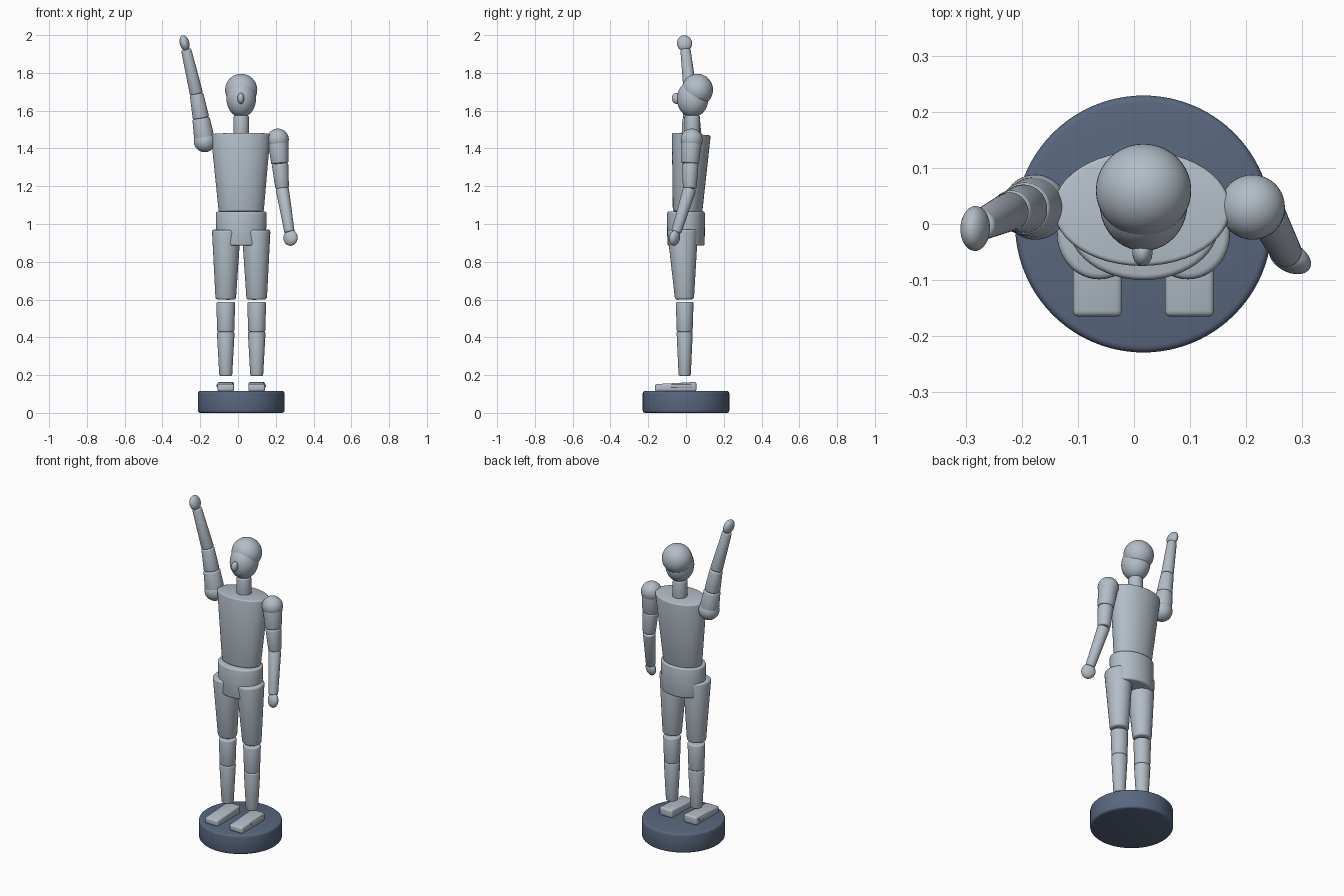
import bpy, bmesh, math
from mathutils import Vector, Matrix

cube = bpy.data.objects.get("Cube")
if cube:
    bpy.data.objects.remove(cube)


def material(name, color):
    m = bpy.data.materials.new(name)
    m.use_nodes = True
    m.diffuse_color = color
    m.node_tree.nodes["Principled BSDF"].inputs["Base Color"].default_value = color
    return m


BODY = material("pale grey", (0.45, 0.51, 0.57, 1))
STAND = material("slate blue", (0.10, 0.135, 0.21, 1))
MID = 0.017   # centre line of the figure


def finish(name, bm, mat):
    bmesh.ops.recalc_face_normals(bm, faces=bm.faces)
    mesh = bpy.data.meshes.new(name)
    bm.to_mesh(mesh)
    bm.free()
    mesh.materials.append(mat)
    ob = bpy.data.objects.new(name, mesh)
    bpy.context.collection.objects.link(ob)
    bpy.ops.object.select_all(action="DESELECT")
    ob.select_set(True)
    bpy.context.view_layer.objects.active = ob
    bpy.ops.object.shade_smooth_by_angle(angle=math.radians(40))
    return ob


def tube(name, start, end, r0, r1, edge=0.008, tilt=0.0, mat=BODY, sides=48):
    """Tapered elliptical tube with rounded rims; r0 and r1 are (x, y) radii."""
    start, end = Vector(start), Vector(end)
    axis = end - start
    length = axis.length
    turn = Vector((0, 0, 1)).rotation_difference(axis.normalized())
    bm = bmesh.new()
    stations = [(edge * (1 - math.cos(a)), edge * (1 - math.sin(a)))
                for a in (0, math.pi / 6, math.pi / 3, math.pi / 2)]
    stations += [(length - d, inset) for d, inset in reversed(stations)]
    rings = []
    for d, inset in stations:
        t = d / length
        rx = r0[0] + (r1[0] - r0[0]) * t - inset
        ry = r0[1] + (r1[1] - r0[1]) * t - inset
        ring = []
        for i in range(sides):
            a = math.tau * i / sides
            y = ry * math.sin(a)
            v = Vector((rx * math.cos(a), y, d + tilt * y * t))
            ring.append(bm.verts.new(start + turn @ v))
        rings.append(ring)
    for a, b in zip(rings, rings[1:]):
        for i in range(sides):
            j = (i + 1) % sides
            bm.faces.new((a[i], a[j], b[j], b[i]))
    bm.faces.new(rings[0])
    bm.faces.new(rings[-1])
    return finish(name, bm, mat)


def ellipsoid(name, center, radii, lean=(0, 0, 0)):
    bm = bmesh.new()
    bmesh.ops.create_uvsphere(bm, u_segments=40, v_segments=24, radius=1)
    rot = Vector((0, 0, 1)).rotation_difference(Vector(lean)) if any(lean) else None
    m = Matrix.Translation(center)
    if rot:
        m = m @ rot.to_matrix().to_4x4()
    bm.transform(m @ Matrix.Diagonal((*radii, 1)))
    return finish(name, bm, BODY)


def block(name, center, size, bevel, nose_drop=0.0):
    """Rounded box whose front top edge can be lowered."""
    bm = bmesh.new()
    bmesh.ops.create_cube(bm, size=1)
    for v in bm.verts:
        if v.co.y < 0 and v.co.z > 0:
            v.co.z -= nose_drop / size[2]
        v.co = Vector(center) + Vector(c * s for c, s in zip(v.co, size))
    bmesh.ops.bevel(bm, geom=bm.edges[:], offset=bevel, segments=3,
                    profile=0.5, affect="EDGES")
    return finish(name, bm, BODY)


# Round stand
tube("stand", (MID, 0, 0), (MID, 0, 0.116), (0.229, 0.229), (0.229, 0.229),
     edge=0.012, mat=STAND, sides=96)

# Legs and feet
for side, s in (("right", -1), ("left", 1)):
    x = MID + s * 0.082
    block(side + "_foot", (x, -0.055, 0.139), (0.088, 0.22, 0.05), 0.01, 0.012)
    block(side + "_foot_side", (x + s * 0.004, -0.025, 0.143),
          (0.088, 0.11, 0.018), 0.004)
    tube(side + "_shin", (x, -0.007, 0.195), (x, -0.007, 0.43),
         (0.034, 0.032), (0.047, 0.043))
    tube(side + "_calf", (x, -0.007, 0.428), (x, -0.007, 0.587),
         (0.045, 0.042), (0.050, 0.047))
    tube(side + "_thigh", (x, -0.008, 0.6), (MID + s * 0.079, -0.018, 0.97),
         (0.054, 0.05), (0.076, 0.082), edge=0.012)

# Trunk
tube("pelvis", (MID, 0, 0.885), (MID, 0, 1.066), (0.13, 0.099), (0.135, 0.1), edge=0.01)
tube("torso", (MID, 0.008, 1.064), (MID - 0.003, 0.028, 1.476),
     (0.119, 0.078), (0.158, 0.103), edge=0.008, tilt=-0.02)

# Neck and head
tube("neck", (MID, 0.033, 1.46), (MID, 0.033, 1.575), (0.042, 0.042), (0.04, 0.04))
tube("neck_top", (MID, 0.033, 1.56), (MID, 0.035, 1.62), (0.033, 0.033), (0.033, 0.033))
ellipsoid("face", (MID, 0.035, 1.662), (0.078, 0.083, 0.097))
ellipsoid("cranium", (MID, 0.06, 1.71), (0.085, 0.083, 0.085))
ellipsoid("nose", (MID - 0.002, -0.05, 1.665), (0.018, 0.025, 0.029))


def arm(side, shoulder, middle, elbow, wrist, hand):
    """Ball shoulder, two-piece upper arm, forearm and oval hand."""
    ellipsoid(side + "_shoulder", shoulder, (0.058, 0.058, 0.058))
    joints = [("upper_arm", shoulder, middle, 0.055, 0.046),
              ("lower_upper_arm", middle, elbow, 0.044, 0.036),
              ("forearm", elbow, wrist, 0.035, 0.027)]
    for part, a, b, ra, rb in joints:
        tube(side + "_" + part, a, b, (ra, ra), (rb, rb))
    reach = Vector(hand) - Vector(wrist)
    ellipsoid(side + "_hand", hand, (0.025, 0.04, 0.043), reach)


# Lowered left arm and raised right arm
arm("left", (0.211, 0.03, 1.447), (0.222, 0.022, 1.32), (0.234, 0.02, 1.188),
    (0.273, -0.052, 0.955), (0.278, -0.06, 0.927))
arm("right", (-0.176, 0.03, 1.438), (-0.196, 0.027, 1.56), (-0.22, 0.023, 1.69),
    (-0.275, -0.003, 1.925), (-0.283, -0.008, 1.957))
